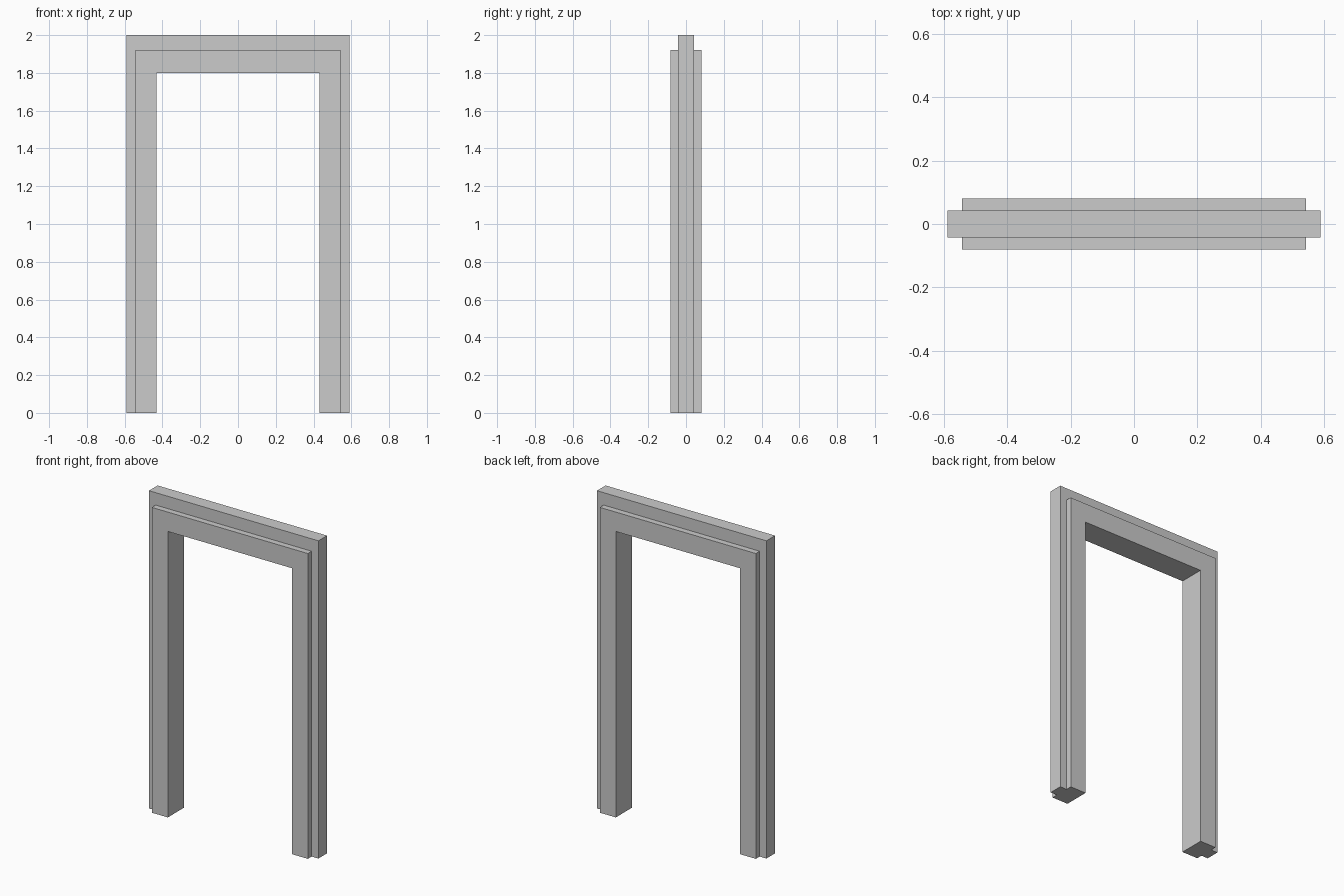
import bpy, bmesh

if "Cube" in bpy.data.objects:
    bpy.data.objects.remove(bpy.data.objects["Cube"])

# Stepped moulding section: (half width x, head height z, depth y)
front = [(0.432, 1.80, -0.081), (0.543, 1.922, -0.081),
         (0.543, 1.922, -0.043), (0.59, 2.0, -0.043)]
section = front + [(x, z, -y) for x, z, y in reversed(front)]


def sweep_frame(name, section):
    """Sweep the section up one jamb, across the head and down the other."""
    bm = bmesh.new()
    stations = [(-1, 0), (-1, 1), (1, 1), (1, 0)]
    rings = [[bm.verts.new((sx * x, y, sz * z)) for x, z, y in section]
             for sx, sz in stations]
    n = len(section)
    for a, b in zip(rings, rings[1:]):
        for i in range(n):
            j = (i + 1) % n
            bm.faces.new((a[i], a[j], b[j], b[i]))
    # Feet of the two jambs
    bm.faces.new(rings[0])
    bm.faces.new(rings[-1])
    bmesh.ops.recalc_face_normals(bm, faces=bm.faces)
    mesh = bpy.data.meshes.new(name)
    bm.to_mesh(mesh)
    bm.free()
    obj = bpy.data.objects.new(name, mesh)
    bpy.context.collection.objects.link(obj)
    return obj


# Door frame with raised trim on both sides
sweep_frame("door_frame", section)
